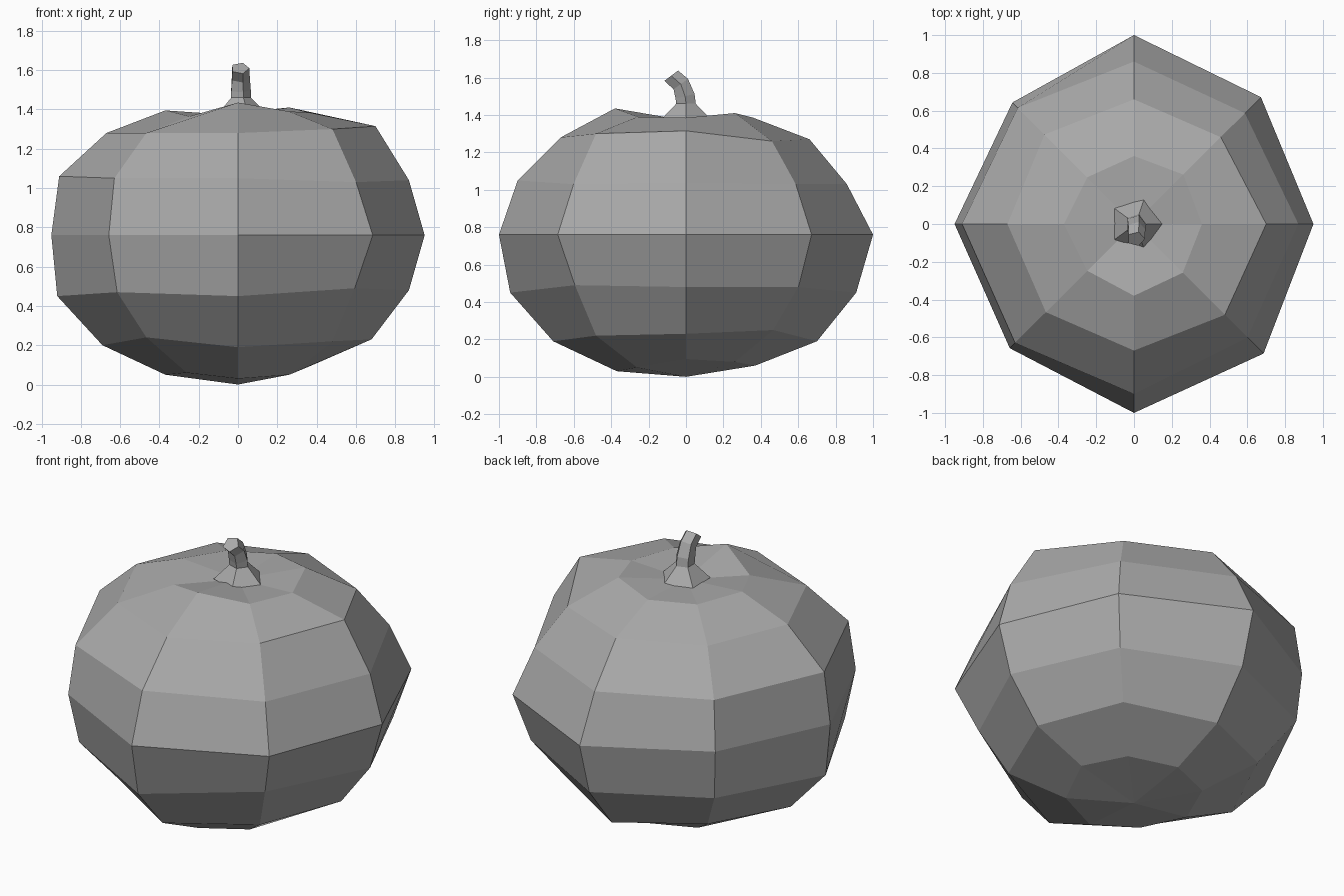
import bpy
import bmesh
from math import cos, sin, radians, tau
from mathutils import Matrix, Vector

default_cube = bpy.data.objects.get("Cube")
if default_cube:
    bpy.data.objects.remove(default_cube, do_unlink=True)

# One mid grey for the whole model
grey = bpy.data.materials.new("mid_grey")
grey.use_nodes = True
grey.diffuse_color = (0.4, 0.4, 0.4, 1)
grey.node_tree.nodes["Principled BSDF"].inputs["Base Color"].default_value = grey.diffuse_color


def ring_points(radii, heights):
    """Points around the z axis, counter-clockwise from +x."""
    count = len(radii)
    return [Vector((r * cos(tau * i / count), r * sin(tau * i / count), z))
            for i, (r, z) in enumerate(zip(radii, heights))]


def loft(name, rings, bottom=None, top=None):
    """Skin a stack of rings; close each end with a fan or a flat cap."""
    bm = bmesh.new()
    loops = [[bm.verts.new(p) for p in ring] for ring in rings]
    count = len(loops[0])
    for low, high in zip(loops, loops[1:]):
        for i in range(count):
            j = (i + 1) % count
            bm.faces.new((low[i], low[j], high[j], high[i]))
    for loop, centre in ((loops[0], bottom), (loops[-1], top)):
        if centre is None:
            bm.faces.new(loop)
        else:
            tip = bm.verts.new((0, 0, centre))
            for i in range(count):
                bm.faces.new((loop[i], loop[(i + 1) % count], tip))
    bmesh.ops.recalc_face_normals(bm, faces=bm.faces)
    mesh = bpy.data.meshes.new(name)
    bm.to_mesh(mesh)
    bm.free()
    mesh.materials.append(grey)
    obj = bpy.data.objects.new(name, mesh)
    bpy.context.collection.objects.link(obj)
    return obj


# Body: slightly uneven eight-sided rings, from the underside to the dimpled top
even = [1] * 8
body_rings = [
    ([0.37 * k for k in even], (.095, .08, .06, .06, .05, .06, .03, .05)),
    ((.68, .66, .7, .67, .69, .66, .71, .68), (.23, .25, .19, .22, .20, .24, .19, .22)),
    ((.87, .85, .91, .88, .92, .87, .94, .84), (.48, .48, .45, .47, .45, .47, .45, .49)),
    ((.95, .95, 1, .91, .95, .93, 1, .97), [0.76 * k for k in even]),
    ((.87, .83, .86, .87, .91, .89, .90, .85), (1.04, 1.03, 1.03, 1.05, 1.06, 1.05, 1.05, 1.03)),
    ((.7, .65, .66, .67, .67, .66, .67, .68), (1.315, 1.26, 1.27, 1.28, 1.28, 1.28, 1.28, 1.3)),
    ((.36, .37, .36, .35, .37, .35, .38, .365), (1.385, 1.41, 1.385, 1.38, 1.395, 1.365, 1.435, 1.39)),
]
loft("pumpkin_body", [ring_points(*ring) for ring in body_rings], bottom=0, top=1.37)

# Stem: five-sided, flared at the base and bending towards the front
stem_sections = [  # radius, y, z, forward tilt in degrees
    (.14, 0, 1.375, 0),
    (.055, 0, 1.46, 0),
    (.055, -.005, 1.5, 14),
    (.05, -.028, 1.565, 36),
    (.048, -.079, 1.61, 37),
]
stem_rings = []
for radius, y, z, tilt in stem_sections:
    place = Matrix.Translation((.01, y, z)) @ Matrix.Rotation(radians(tilt), 4, 'X')
    stem_rings.append([place @ p for p in ring_points([radius] * 5, [0] * 5)])
loft("stem", stem_rings)
